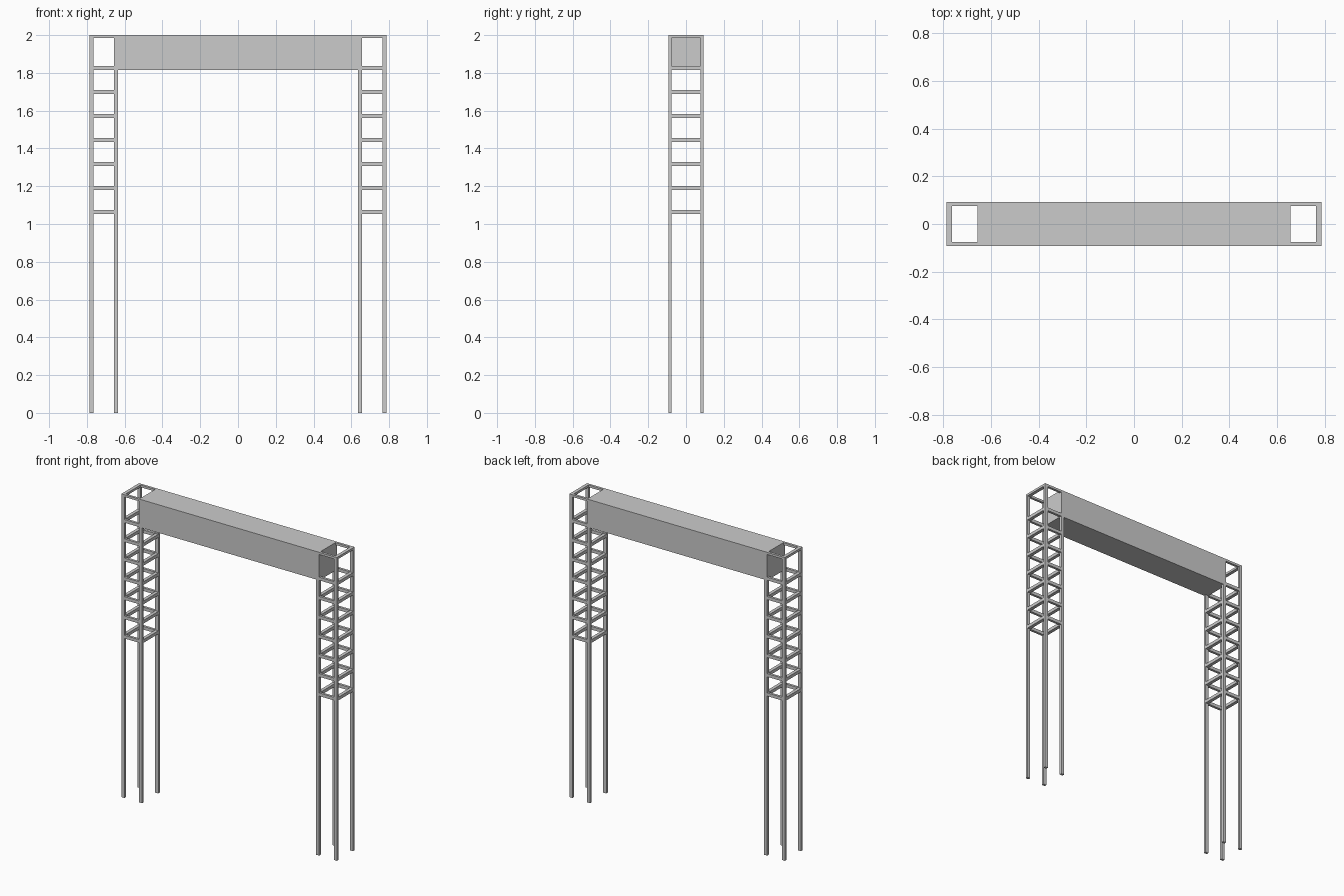
import bpy
import bmesh
from mathutils import Matrix, Vector

if "Cube" in bpy.data.objects:
    bpy.data.objects.remove(bpy.data.objects["Cube"])

grey = bpy.data.materials.new("light grey metal")
grey.diffuse_color = (0.6, 0.6, 0.6, 1)
grey.use_nodes = True
grey.node_tree.nodes["Principled BSDF"].inputs["Base Color"].default_value = grey.diffuse_color

# Key measurements
X_OUT, X_IN = 0.786, 0.635      # tower extent along x
Y_OUT = 0.092                   # half depth
TX, TY = 0.022, 0.016           # bar thickness
BEAM_Z = 1.815                  # underside of the beam
TOP = 2.0


def add_box(bm, x0, x1, y0, y1, z0, z1):
    lo, hi = Vector((x0, y0, z0)), Vector((x1, y1, z1))
    m = Matrix.Translation((lo + hi) / 2) @ Matrix.Diagonal((*(hi - lo), 1))
    bmesh.ops.create_cube(bm, size=1, matrix=m)


def finish(bm, name, mirror=False):
    me = bpy.data.meshes.new(name)
    bm.to_mesh(me)
    bm.free()
    me.materials.append(grey)
    ob = bpy.data.objects.new(name, me)
    bpy.context.collection.objects.link(ob)
    if mirror:
        mod = ob.modifiers.new("mirror", 'MIRROR')
        mod.use_axis = (True, False, False)
        mod.use_mirror_merge = False
    return ob


# Tower posts: outer ones reach the top, inner ones carry the beam
bm = bmesh.new()
for y in (-Y_OUT, Y_OUT - TY):
    add_box(bm, X_OUT - TX, X_OUT, y, y + TY, 0, TOP)
    add_box(bm, X_IN, X_IN + TX, y, y + TY, 0, BEAM_Z)
finish(bm, "tower_posts", mirror=True)

# Square rings of rungs, plus a thinner ring at the very top
bm = bmesh.new()
rings = [(1.052 + 0.1272 * i, 1.073 + 0.1272 * i) for i in range(7)]
rings.append((1.985, TOP))
for z0, z1 in rings:
    for y in (-Y_OUT, Y_OUT - TY):
        add_box(bm, X_IN + TX, X_OUT - TX, y, y + TY, z0, z1)
    add_box(bm, X_OUT - TX, X_OUT, -Y_OUT + TY, Y_OUT - TY, z0, z1)
    if z0 < BEAM_Z - 0.01:      # the beam replaces the inner rungs higher up
        add_box(bm, X_IN, X_IN + TX, -Y_OUT + TY, Y_OUT - TY, z0, z1)
finish(bm, "tower_rungs", mirror=True)

# Solid crossbeam between the towers
bm = bmesh.new()
add_box(bm, -X_IN - TX, X_IN + TX, -Y_OUT, Y_OUT, BEAM_Z, TOP)
finish(bm, "crossbeam")
